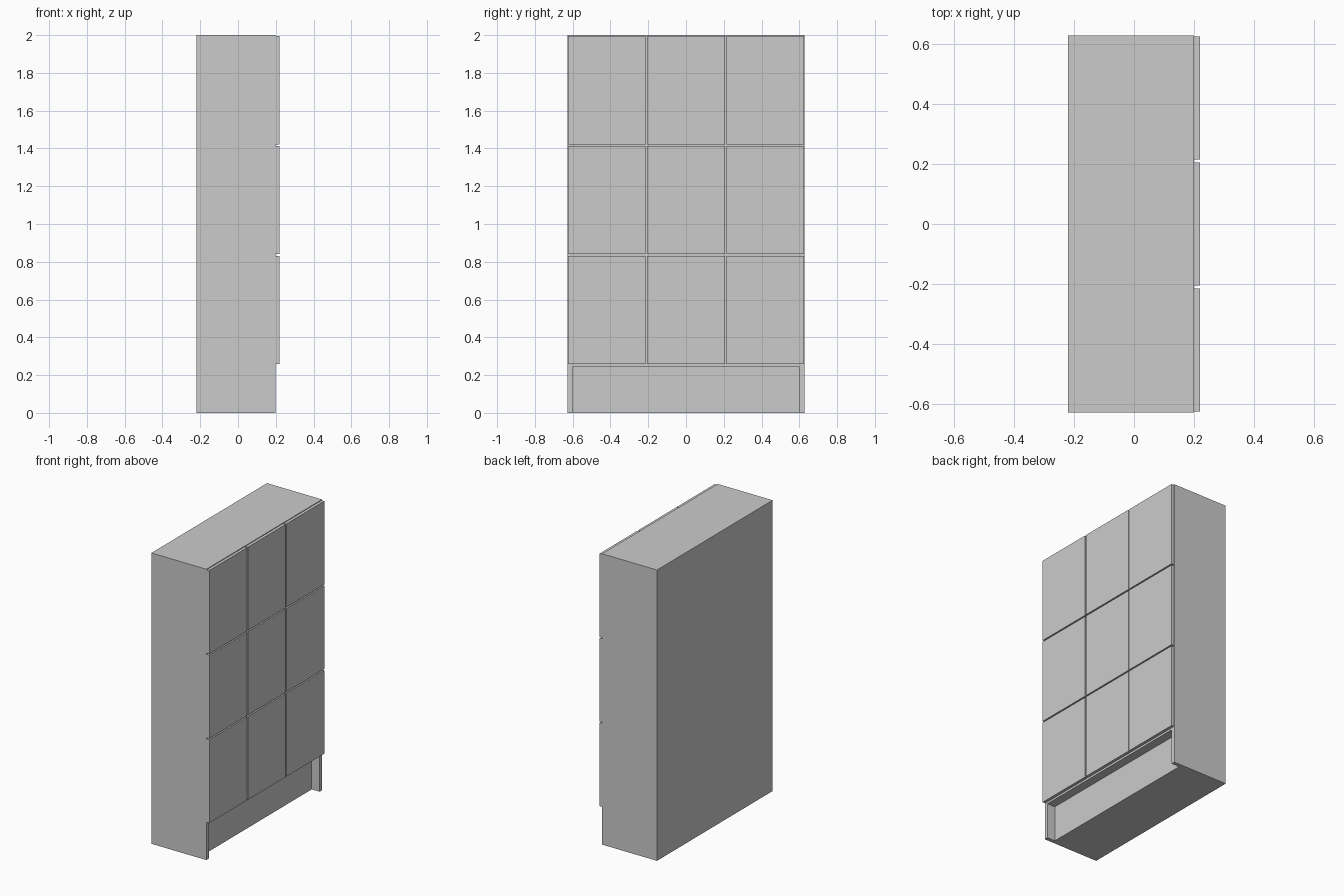
import bpy, bmesh
from mathutils import Vector

if "Cube" in bpy.data.objects:
    bpy.data.objects.remove(bpy.data.objects["Cube"])


def box(name, lo, hi):
    """Axis-aligned box between two corners."""
    lo, hi = Vector(lo), Vector(hi)
    bm = bmesh.new()
    bmesh.ops.create_cube(bm, size=1)
    for v in bm.verts:
        v.co = Vector([(lo[i] + hi[i]) / 2 + v.co[i] * (hi[i] - lo[i]) for i in range(3)])
    mesh = bpy.data.meshes.new(name)
    bm.to_mesh(mesh)
    bm.free()
    obj = bpy.data.objects.new(name, mesh)
    bpy.context.collection.objects.link(obj)
    return obj


BACK, FACE, FRONT = -0.219, 0.199, 0.219   # carcass back, carcass front, door front
HALF_W = 0.628

# Carcass with a recessed kick space under the doors
carcass = box("carcass", (BACK, -HALF_W, 0), (FACE, HALF_W, 2))
cutter = box("kick_space_cutter", (0.139, -0.602, -0.1), (0.4, 0.602, 0.244))
cutter.hide_render = True
mod = carcass.modifiers.new("kick_space", 'BOOLEAN')
mod.operation = 'DIFFERENCE'
mod.solver = 'EXACT'
mod.object = cutter
bpy.context.view_layer.objects.active = carcass
bpy.ops.object.modifier_apply(modifier=mod.name)
bpy.data.objects.remove(cutter)

# Three by three grid of flat doors with narrow gaps
GAP, EDGE, BOTTOM, TOP = 0.009, 0.003, 0.258, 1.995
door_w = (2 * (HALF_W - EDGE) - 2 * GAP) / 3
door_h = (TOP - BOTTOM - 2 * GAP) / 3
for row in range(3):
    for col in range(3):
        y = -HALF_W + EDGE + col * (door_w + GAP)
        z = BOTTOM + row * (door_h + GAP)
        box(f"door_{row + 1}_{col + 1}", (FACE, y, z), (FRONT, y + door_w, z + door_h))
